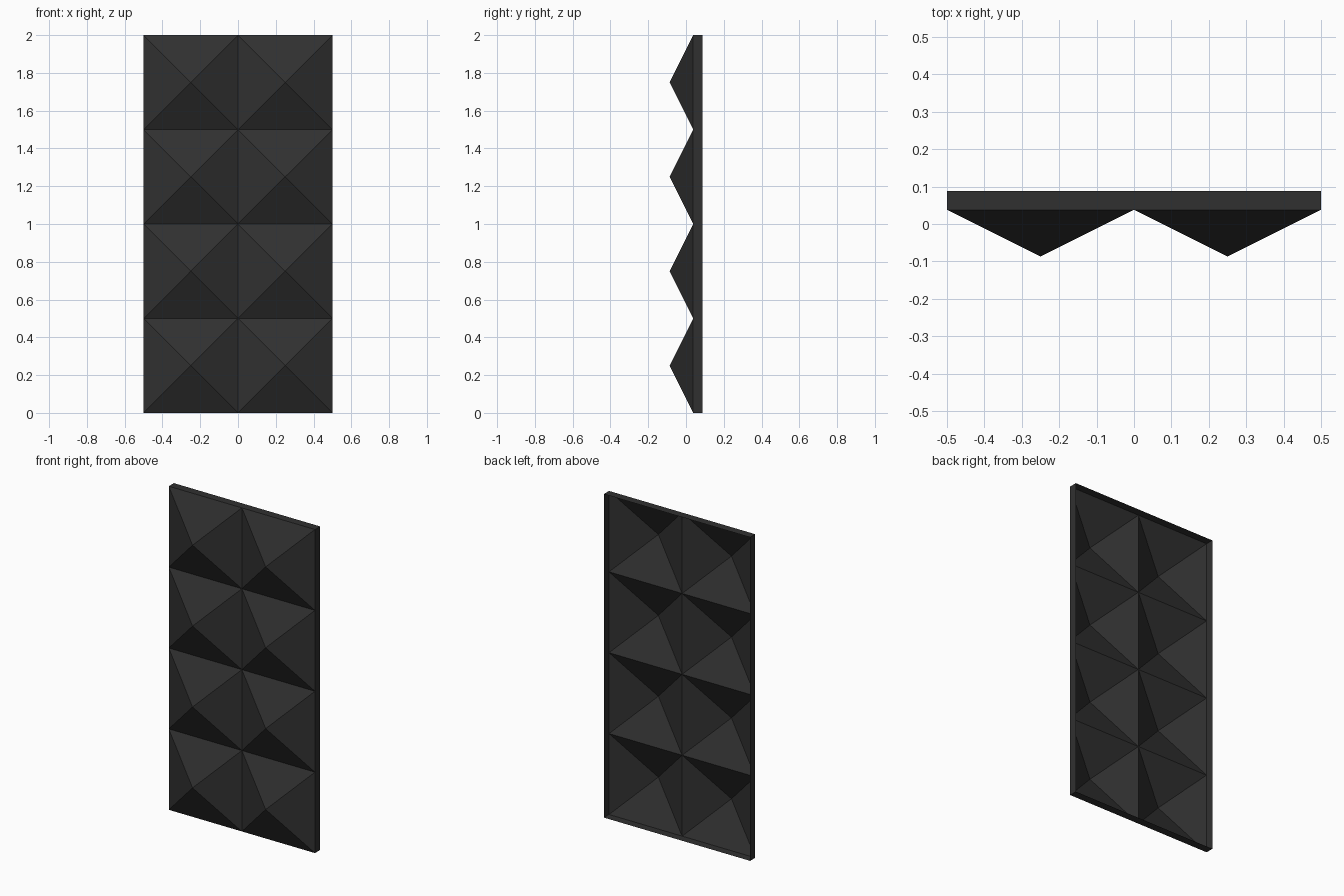
import bpy, bmesh
from math import radians
from mathutils import Matrix

COLUMNS, ROWS, CELL = 2, 4, 0.5
PEAK, RIM = 0.125, 0.05
BASE_Y = (PEAK - RIM) / 2 + 0.0005

cube = bpy.data.objects.get("Cube")
if cube:
    bpy.data.objects.remove(cube, do_unlink=True)

# Matte charcoal
charcoal = bpy.data.materials.new("charcoal")
charcoal.use_nodes = True
colour = (0.03, 0.03, 0.03, 1)
charcoal.diffuse_color = colour
shader = charcoal.node_tree.nodes["Principled BSDF"]
shader.inputs["Base Color"].default_value = colour
shader.inputs["Roughness"].default_value = 0.8

bm = bmesh.new()

# Upright sheet of square cells facing the front
bmesh.ops.create_grid(bm, x_segments=COLUMNS, y_segments=ROWS, size=1)
place = (Matrix.Translation((0, BASE_Y, ROWS * CELL / 2))
         @ Matrix.Rotation(radians(90), 4, "X")
         @ Matrix.Diagonal((COLUMNS * CELL / 2, ROWS * CELL / 2, 1, 1)))
bmesh.ops.transform(bm, matrix=place, verts=bm.verts)
bm.normal_update()
border = [e for e in bm.edges if e.is_boundary]

# Open-backed rim around the sheet
rim = bmesh.ops.extrude_edge_only(bm, edges=border)["geom"]
rim_verts = [v for v in rim if isinstance(v, bmesh.types.BMVert)]
bmesh.ops.translate(bm, verts=rim_verts, vec=(0, RIM, 0))
bm.normal_update()

# Raise each cell into a hollow pyramid
cells = [f for f in bm.faces if abs(f.normal.y) > 0.9]
peaks = bmesh.ops.poke(bm, faces=cells)["verts"]
bmesh.ops.translate(bm, verts=peaks, vec=(0, -PEAK, 0))
bmesh.ops.recalc_face_normals(bm, faces=bm.faces)
bm.normal_update()

# Keep the pyramids facing forward
if sum(f.normal.y for f in bm.faces) > 0:
    bmesh.ops.reverse_faces(bm, faces=bm.faces)

mesh = bpy.data.meshes.new("pyramid_wall_panel")
bm.to_mesh(mesh)
bm.free()
mesh.materials.append(charcoal)
panel = bpy.data.objects.new("pyramid_wall_panel", mesh)
bpy.context.collection.objects.link(panel)
